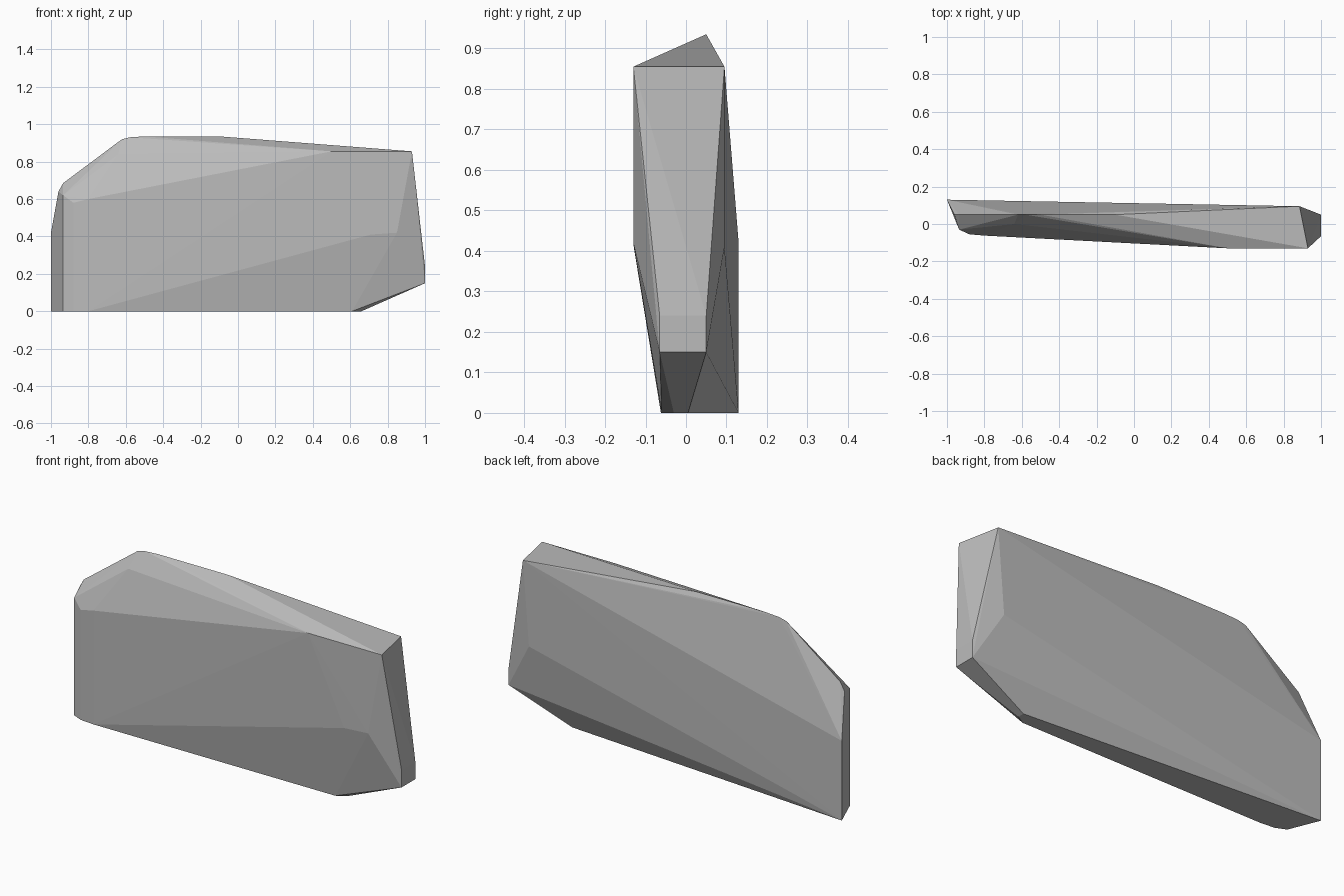
import bpy
import bmesh

cube = bpy.data.objects.get("Cube")
if cube:
    bpy.data.objects.remove(cube, do_unlink=True)

# Flat grey stone
stone = bpy.data.materials.new("stone_grey")
stone.use_nodes = True
colour = (0.5, 0.5, 0.5, 1)
stone.diffuse_color = colour
stone.node_tree.nodes["Principled BSDF"].inputs["Base Color"].default_value = colour

# Corners of the faceted slab, grouped by region
back = [(-1, 0.13, 0), (-1, 0.13, 0.42), (0.885, 0.095, 0.855), (0.85, 0.095, 0.41)]
ridge = [(x, 0.05, z) for x, z in
         ((-0.96, 0.64), (-0.935, 0.685), (-0.62, 0.92), (-0.58, 0.93), (-0.5, 0.935), (-0.1, 0.935))]
shoulder = [(-0.64, 0, 0.84), (-0.57, -0.02, 0.8), (-0.72, -0.02, 0.72)]
front = [(0.93, -0.13, 0.855), (0.5, -0.13, 0.855), (0.71, -0.129, 0.41), (0.85, -0.13, 0.42)]
toe = [(0.66, -0.03, 0), (0.66, 0.005, 0), (0.61, -0.06, 0)]
# Upright edges: the rounded left corner and the blunt right end
uprights = [(-0.935, -0.03, 0, 0.62), (-0.88, -0.055, 0, 0.58), (-0.8, -0.062, 0, 0.6),
            (1, -0.065, 0.15, 0.24), (1, 0.05, 0.15, 0.24)]
posts = [(x, y, z) for x, y, low, high in uprights for z in (low, high)]

# Wrap the corners into one convex body
bm = bmesh.new()
for point in back + ridge + shoulder + front + toe + posts:
    bm.verts.new(point)
hull = bmesh.ops.convex_hull(bm, input=bm.verts)
loose = [v for v in bm.verts if not v.link_faces]
bmesh.ops.delete(bm, geom=loose, context='VERTS')
bmesh.ops.recalc_face_normals(bm, faces=bm.faces)

mesh = bpy.data.meshes.new("stone_slab")
bm.to_mesh(mesh)
bm.free()
mesh.materials.append(stone)
slab = bpy.data.objects.new("stone_slab", mesh)
bpy.context.collection.objects.link(slab)
